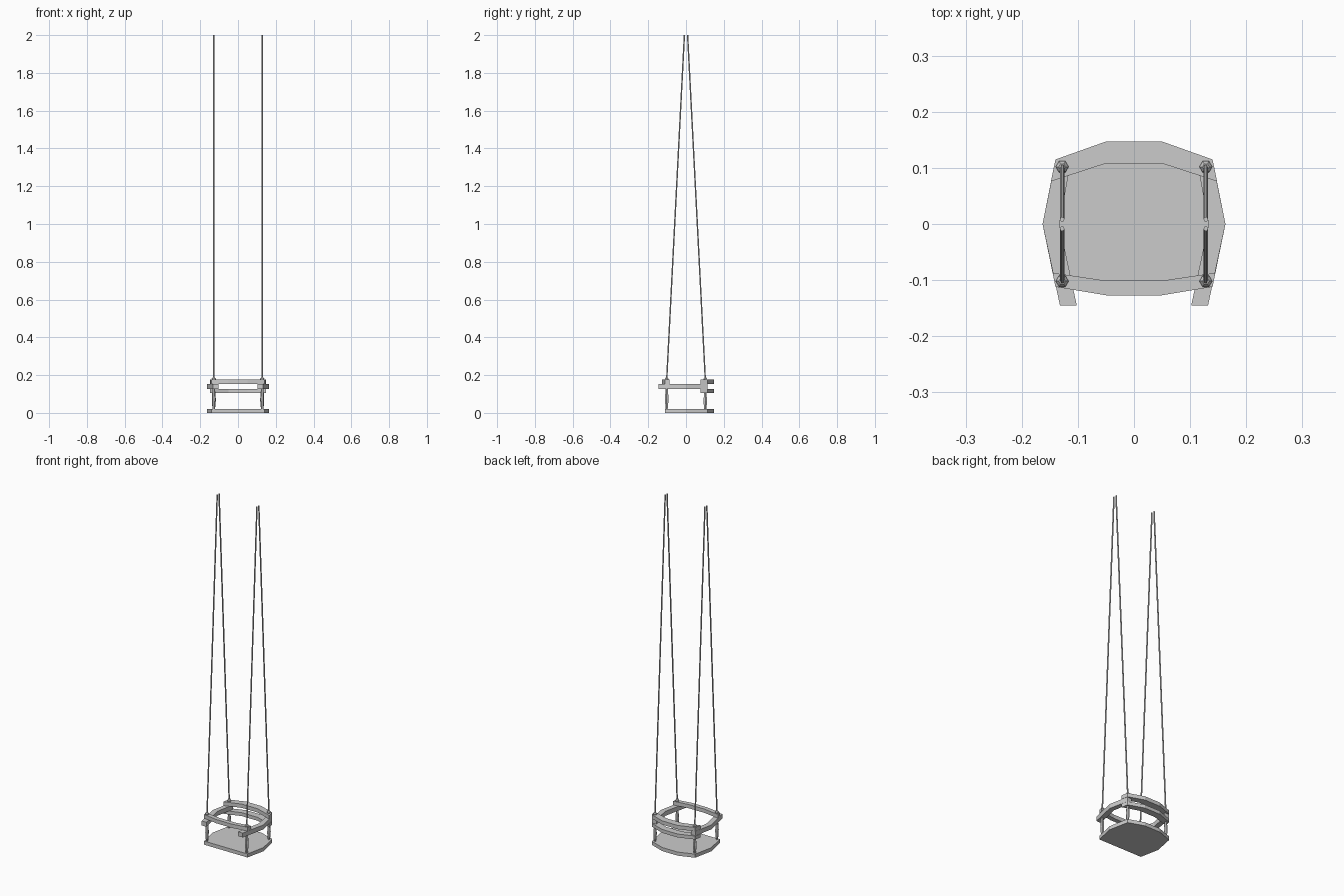
import bpy, bmesh, math
from mathutils import Vector

if "Cube" in bpy.data.objects:
    bpy.data.objects.remove(bpy.data.objects["Cube"])

PX, PY = 0.128, 0.102      # post positions


def finish(name, bm):
    bmesh.ops.recalc_face_normals(bm, faces=bm.faces)
    me = bpy.data.meshes.new(name)
    bm.to_mesh(me)
    bm.free()
    ob = bpy.data.objects.new(name, me)
    bpy.context.collection.objects.link(ob)
    return ob


def slab(name, outline, z0, z1):
    """Extrude a flat outline from z0 to z1."""
    bm = bmesh.new()
    face = bm.faces.new([bm.verts.new((x, y, z0)) for x, y in outline])
    ext = bmesh.ops.extrude_face_region(bm, geom=[face], use_keep_orig=True)
    verts = [g for g in ext["geom"] if isinstance(g, bmesh.types.BMVert)]
    bmesh.ops.translate(bm, verts=verts, vec=(0, 0, z1 - z0))
    return finish(name, bm)


def mirrored(half):
    """Complete an outline given on the +x side."""
    return half + [(-x, y) for x, y in reversed(half)]


def tube(name, rings, sides=6):
    """Capped polygonal tube through (centre, radius) rings."""
    bm = bmesh.new()
    loops = []
    for c, r in rings:
        loops.append([bm.verts.new(Vector(c) + Vector((
            r * math.cos(2 * math.pi * i / sides),
            r * math.sin(2 * math.pi * i / sides), 0))) for i in range(sides)])
    for a, b in zip(loops, loops[1:]):
        for i in range(sides):
            j = (i + 1) % sides
            bm.faces.new((a[i], a[j], b[j], b[i]))
    bm.faces.new(loops[0])
    bm.faces.new(loops[-1])
    return finish(name, bm)


# Seat board
slab("seat", mirrored([(0.14, -0.112), (0.163, 0), (0.14, 0.115), (0.05, 0.147)]), 0, 0.021)

# Curved back rails
back = mirrored([(0.05, 0.108), (0.148, 0.076), (0.14, 0.115), (0.05, 0.147)])
back = [(-x, y) for x, y in back]
slab("lower_back_rail", back, 0.106, 0.126)
slab("upper_back_rail", back, 0.154, 0.176)

# Curved front bar
slab("front_bar", mirrored([(0.05, -0.127), (0.14, -0.112), (0.145, -0.087), (0.05, -0.101)]),
     0.154, 0.176)

# Armrests, posts, knots and ropes on both sides
arm = [(0.102, -0.145), (0.132, -0.145), (0.163, 0), (0.14, 0.113), (0.112, 0.113), (0.133, 0)]
for side, sx in (("left", -1), ("right", 1)):
    slab(side + "_armrest", [(sx * x, y) for x, y in arm], 0.127, 0.153)
    for end, sy in (("front", -1), ("back", 1)):
        x, y = sx * PX, sy * PY
        tag = f"{end}_{side}"
        z0, z1 = 0.02, 0.128 if sy < 0 else 0.107
        profile = [(0, 0.006), (0.25, 0.009), (0.5, 0.0105), (0.75, 0.009), (1, 0.006)]
        tube(tag + "_post", [((x, y, z0 + t * (z1 - z0)), r) for t, r in profile])
        # spacer core running through the stacked rails
        tube(tag + "_core", [((x, y, 0.105), 0.005), ((x, y, 0.175), 0.005)])
        tube(tag + "_knot", [((x, y, 0.175), 0.009), ((x, y, 0.180), 0.0115),
                             ((x, y, 0.188), 0.006)])
        tube(tag + "_rope", [((x, y, 0.18), 0.0042), ((x, sy * 0.0085, 2.0), 0.0042)])
